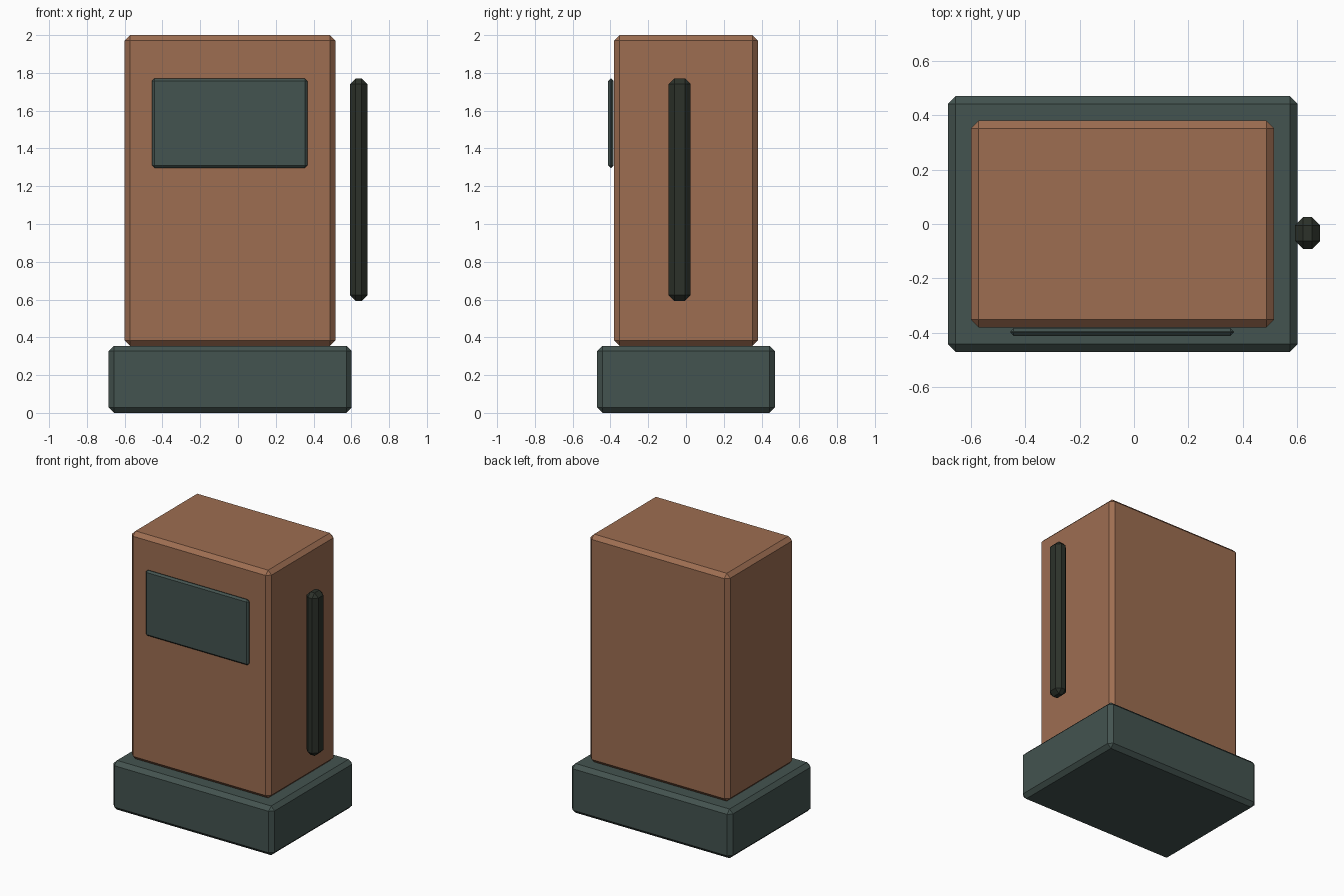
import bpy
import bmesh
from mathutils import Vector

default = bpy.data.objects.get("Cube")
if default:
    bpy.data.objects.remove(default, do_unlink=True)


def make_material(name, rgb):
    mat = bpy.data.materials.new(name)
    mat.use_nodes = True
    color = (*rgb, 1.0)
    mat.diffuse_color = color
    mat.node_tree.nodes["Principled BSDF"].inputs["Base Color"].default_value = color
    return mat


def chamfered_box(name, low, high, chamfer, mat):
    """Box between two corners with a flat single-segment chamfer."""
    low, high = Vector(low), Vector(high)
    size = high - low
    bm = bmesh.new()
    bmesh.ops.create_cube(bm, size=1)
    bmesh.ops.scale(bm, vec=size, verts=bm.verts)
    bmesh.ops.bevel(bm, geom=bm.edges[:], offset=chamfer, segments=1,
                    affect='EDGES', clamp_overlap=True)
    mesh = bpy.data.meshes.new(name)
    bm.to_mesh(mesh)
    bm.free()
    mesh.materials.append(mat)
    obj = bpy.data.objects.new(name, mesh)
    obj.location = (low + high) / 2
    bpy.context.collection.objects.link(obj)
    return obj


copper = make_material("copper brown", (0.34, 0.155, 0.083))
slate = make_material("dark slate green", (0.057, 0.087, 0.079))
rubber = make_material("dark rubber", (0.025, 0.031, 0.023))

# Plinth and cabinet
chamfered_box("base", (-0.685, -0.47, 0), (0.602, 0.47, 0.355), 0.028, slate)
chamfered_box("body", (-0.6, -0.38, 0.355), (0.515, 0.38, 2), 0.028, copper)

# Display on the front, standing just off the cabinet
chamfered_box("display_panel", (-0.455, -0.412, 1.297), (0.367, -0.383, 1.77),
              0.0125, slate)

# Upright hose beside the cabinet
chamfered_box("side_hose", (0.592, -0.092, 0.593), (0.685, 0.025, 1.77),
              0.03, rubber)
